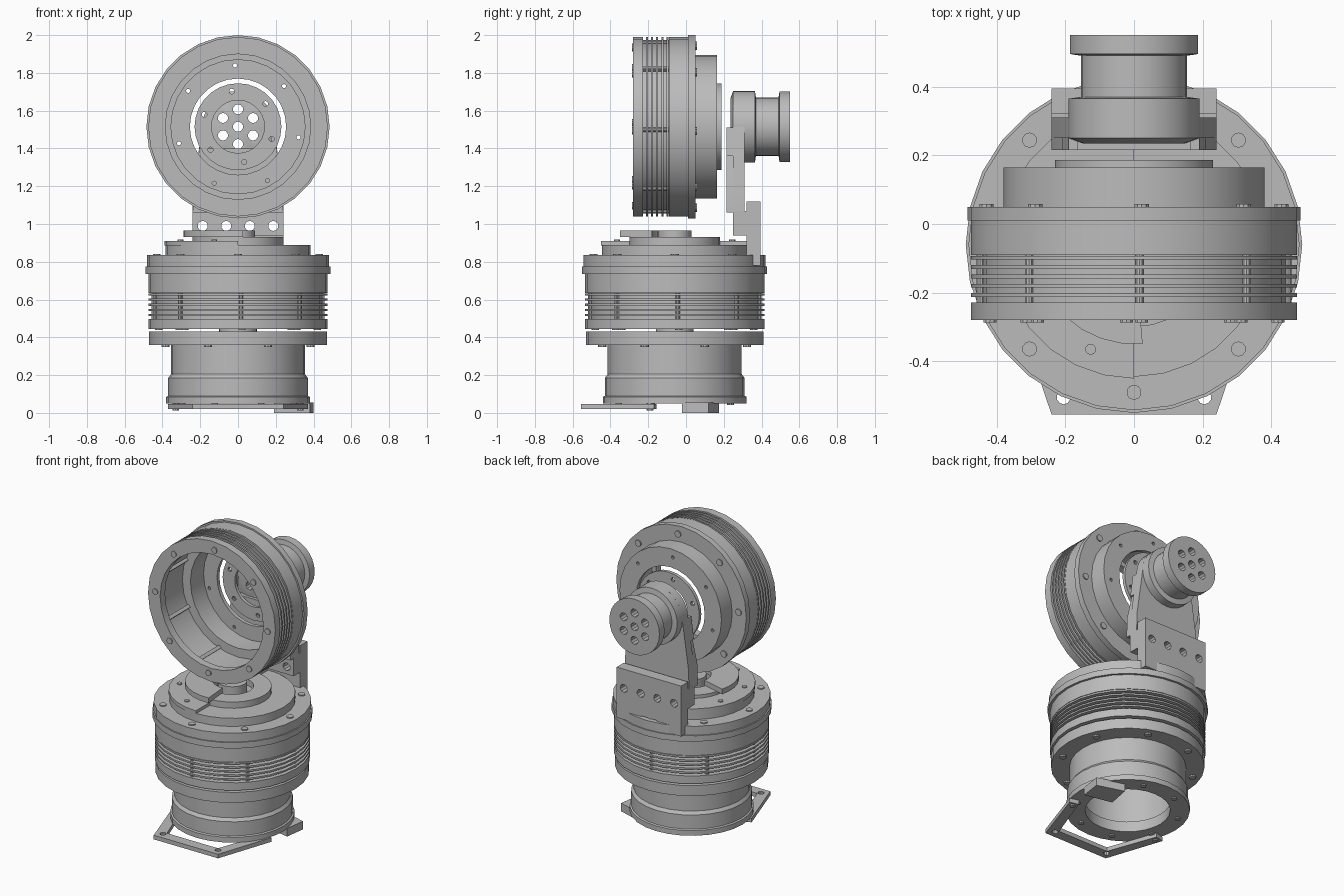
import bpy, bmesh
from math import pi, sin, cos, radians
from mathutils import Matrix, Vector

cube = bpy.data.objects.get("Cube")
if cube:
    bpy.data.objects.remove(cube)

metal = bpy.data.materials.new("plain grey metal")
metal.use_nodes = True
GREY = (0.5, 0.5, 0.5, 1)
metal.diffuse_color = GREY
metal.node_tree.nodes["Principled BSDF"].inputs["Base Color"].default_value = GREY

SIDES = 28
LOWER = Matrix.Translation((0, -0.06, 0))                      # upright axis
UPPER = Matrix.Translation((0, 0, 1.515)) @ Matrix.Rotation(-pi / 2, 4, 'X')  # axis along +y


def finish(name, bm, matrix=Matrix()):
    bmesh.ops.remove_doubles(bm, verts=bm.verts, dist=1e-5)
    bmesh.ops.transform(bm, matrix=matrix, verts=bm.verts)
    bmesh.ops.recalc_face_normals(bm, faces=bm.faces)
    mesh = bpy.data.meshes.new(name)
    bm.to_mesh(mesh)
    bm.free()
    mesh.materials.append(metal)
    obj = bpy.data.objects.new(name, mesh)
    bpy.context.collection.objects.link(obj)
    return obj


def lathe(name, profile, matrix, start=0, sweep=360, sides=SIDES):
    """Spin a closed (radius, height) outline round the local z axis."""
    bm = bmesh.new()
    full = sweep == 360
    rings = []
    for i in range(sides if full else sides + 1):
        a = radians(start + sweep * i / sides)
        rings.append([bm.verts.new((r * cos(a), r * sin(a), h)) for r, h in profile])
    n = len(profile)
    pairs = list(zip(rings, rings[1:])) + ([(rings[-1], rings[0])] if full else [])
    for a, b in pairs:
        for k in range(n):
            m = (k + 1) % n
            bm.faces.new((a[k], a[m], b[m], b[k]))
    if not full:
        bm.faces.new(rings[0])
        bm.faces.new(rings[-1])
    return finish(name, bm, matrix)


def ring(name, inner, outer, low, high, matrix, **kw):
    return lathe(name, [(inner, low), (outer, low), (outer, high), (inner, high)], matrix, **kw)


def prism(name, outline, depth, matrix):
    """Extrude a flat outline along local z."""
    bm = bmesh.new()
    face = bm.faces.new([bm.verts.new((x, y, 0)) for x, y in outline])
    out = bmesh.ops.extrude_face_region(bm, geom=[face])
    verts = [g for g in out["geom"] if isinstance(g, bmesh.types.BMVert)]
    bmesh.ops.translate(bm, vec=(0, 0, depth), verts=verts)
    return finish(name, bm, matrix)


def pegs(name, spots, radius, low, high, matrix, sides=10):
    """Many small cylinders as one object."""
    bm = bmesh.new()
    for x, y in spots:
        bmesh.ops.create_cone(bm, cap_ends=True, segments=sides, radius1=radius, radius2=radius,
                              depth=high - low, matrix=Matrix.Translation((x, y, (low + high) / 2)))
    return finish(name, bm, matrix)


def circle(count, radius, offset=0):
    return [(radius * cos(radians(offset) + 2 * pi * i / count),
             radius * sin(radians(offset) + 2 * pi * i / count)) for i in range(count)]


def drill(target, spots, radius, low, high, matrix):
    cutter = pegs("cutter", spots, radius, low, high, matrix)
    cutter.hide_render = True
    mod = target.modifiers.new("holes", 'BOOLEAN')
    mod.object = cutter
    mod.solver = 'EXACT'
    bpy.context.view_layer.objects.active = target
    bpy.ops.object.modifier_apply(modifier=mod.name)
    bpy.data.objects.remove(cutter)


def motor(prefix, matrix):
    """Finned motor shell: end ring, thin fins and housing with a flange."""
    ring(prefix + "_end_ring", 0.385, 0.475, -0.28, -0.228, matrix)
    ring(prefix + "_core", 0.415, 0.442, -0.24, -0.08, matrix)
    for i in range(5):
        h = -0.212 + i * 0.027
        ring(f"{prefix}_fin_{i + 1}", 0.42, 0.475, h, h + 0.011, matrix)
    pegs(prefix + "_fin_spacers", circle(8, 0.448, 2), 0.012, -0.23, -0.085, matrix)
    pegs(prefix + "_inner_ribs", circle(8, 0.41, 20), 0.016, -0.23, 0.0, matrix, sides=4)
    pegs(prefix + "_end_bolts", circle(8, 0.42, 3), 0.02, -0.287, -0.26, matrix)


# Upper motor: open shell lying along y
motor("upper", UPPER)
upper_housing = lathe("upper_housing", [
    (0.415, -0.09), (0.475, -0.09), (0.475, 0.01), (0.485, 0.01), (0.485, 0.05),
    (0.38, 0.05), (0.38, 0.165), (0.255, 0.165), (0.255, 0.14), (0.355, 0.14),
    (0.355, 0.0), (0.415, 0.0)], UPPER)
drill(upper_housing, circle(7, 0.325, 10), 0.011, 0.1, 0.2, UPPER)
pegs("upper_flange_bolts", circle(8, 0.43, 3), 0.022, 0.03, 0.058, UPPER)
rotor = ring("rotor_ring", 0.14, 0.23, 0.165, 0.187, UPPER)
drill(rotor, circle(6, 0.19, 20), 0.014, 0.1, 0.25, UPPER)

# Output spool behind the upper motor, with seven through holes
spool = lathe("output_spool", [
    (0, 0.235), (0.15, 0.235), (0.19, 0.25), (0.19, 0.365), (0.155, 0.37),
    (0.155, 0.49), (0.187, 0.495), (0.187, 0.55), (0, 0.55)], UPPER)
seven = circle(6, 0.092, 30) + [(0, 0)]
drill(spool, seven, 0.027, 0.1, 0.7, UPPER)

# Arm plate hanging from the spool; outline is in x and z
STAND = Matrix.Rotation(pi / 2, 4, 'X')


def upright(name, outline, front, back):
    return prism(name, outline, back - front, Matrix.Translation((0, back, 0)) @ STAND)


arch = [(0.19 * cos(pi * i / 12), 1.515 + 0.19 * sin(pi * i / 12)) for i in range(13)]
arm = upright("arm_plate", [(-0.24, 1.06), (0.24, 1.06), (0.235, 1.2)] + arch + [(-0.235, 1.2)], 0.25, 0.31)
drill(arm, seven, 0.027, 0.1, 0.7, UPPER)
upright("arm_front_pad", [(-0.24, 1.06), (0.24, 1.06), (0.235, 1.2), (0.19, 1.4),
                          (-0.19, 1.4), (-0.235, 1.2)], 0.215, 0.255)
for side, s in (("left", 1), ("right", -1)):
    upright(side + "_arm_cheek", [(s * 0.19, 1.36), (s * 0.21, 1.36), (s * 0.19, 1.51),
                                  (s * 0.165, 1.51)], 0.215, 0.26)

# Bracket joining the arm to the lower motor
foot = upright("arm_foot", [(-0.24, 0.94), (0.24, 0.94), (0.24, 1.07), (-0.24, 1.07)], 0.25, 0.325)
bracket = upright("bracket", [
    (-0.24, 0.78), (-0.06, 0.78), (-0.06, 0.84), (0.06, 0.84), (0.06, 0.78),
    (0.24, 0.78), (0.24, 1.12), (-0.24, 1.12)], 0.32, 0.395)
row = [(x, -0.99) for x in (-0.187, -0.062, 0.062, 0.187)]
for part in (foot, bracket):
    drill(part, row, 0.027, 0.1, 0.5, Matrix.Rotation(-pi / 2, 4, 'X'))

# Lower motor: closed shell standing upright
LOWER_MOTOR = LOWER @ Matrix.Translation((0, 0, 0.725))
motor("lower", LOWER_MOTOR)
lathe("lower_housing", [
    (0, -0.27), (0.4, -0.27), (0.4, -0.09), (0.475, -0.09), (0.475, 0.01), (0.49, 0.01),
    (0.49, 0.05), (0.482, 0.05), (0.482, 0.11), (0.385, 0.11), (0.385, 0.165), (0, 0.165)],
    LOWER_MOTOR)
pegs("lower_flange_bolts", circle(8, 0.43), 0.022, 0.1, 0.117, LOWER_MOTOR)

# Stacked cap on top of the lower motor
ring("cap_half_plate", 0.2, 0.39, 0.885, 0.91, LOWER, start=90, sweep=180, sides=14)
pegs("cap_bolts", circle(8, 0.33, 22.5)[2:6], 0.016, 0.9, 0.917, LOWER)
ring("cap_ring", 0.13, 0.24, 0.885, 0.932, LOWER)
ring("cap_raised_segment", 0.12, 0.29, 0.93, 0.965, LOWER, start=165, sweep=110, sides=9)
ring("cap_shaft", 0.03, 0.09, 0.885, 0.965, LOWER)

# Pedestal with hollow foot
ring("gap_shaft", 0, 0.1, 0.42, 0.46, LOWER)
lathe("pedestal", [
    (0.26, 0.05), (0.38, 0.05), (0.38, 0.085), (0.37, 0.09), (0.37, 0.185), (0.355, 0.205),
    (0.355, 0.36), (0.47, 0.36), (0.47, 0.43), (0, 0.43), (0, 0.39), (0.3, 0.39),
    (0.3, 0.12), (0.26, 0.12)], LOWER)
pegs("pedestal_flange_bolts", circle(8, 0.415, 22.5), 0.022, 0.35, 0.37, LOWER)
pegs("foot_bolts", circle(8, 0.32, 22.5), 0.018, 0.042, 0.06, LOWER)

# Flat strap and tab under the foot
half = [(0.24, -0.555), (0.37, -0.17), (0.31, -0.155), (0.19, -0.485)]
strap = prism("base_strap", half + [(-x, y) for x, y in reversed(half)], 0.028,
              Matrix.Translation((0, 0, 0.02)))
drill(strap, [(0.205, -0.505), (-0.205, -0.505)], 0.02, -0.1, 0.2, Matrix())
pegs("strap_bolts", [(0.33, -0.19), (-0.33, -0.19)], 0.018, 0.012, 0.055, Matrix())
prism("base_tab", [(0.19, 0.02), (0.38, -0.02), (0.4, 0.12), (0.22, 0.175)], 0.055, Matrix())

# Smooth the round walls while keeping crisp edges
for obj in bpy.context.collection.objects:
    if obj.type == 'MESH' and metal.name in obj.data.materials:
        bpy.ops.object.select_all(action='DESELECT')
        obj.select_set(True)
        bpy.context.view_layer.objects.active = obj
        bpy.ops.object.shade_smooth_by_angle(angle=radians(35))
